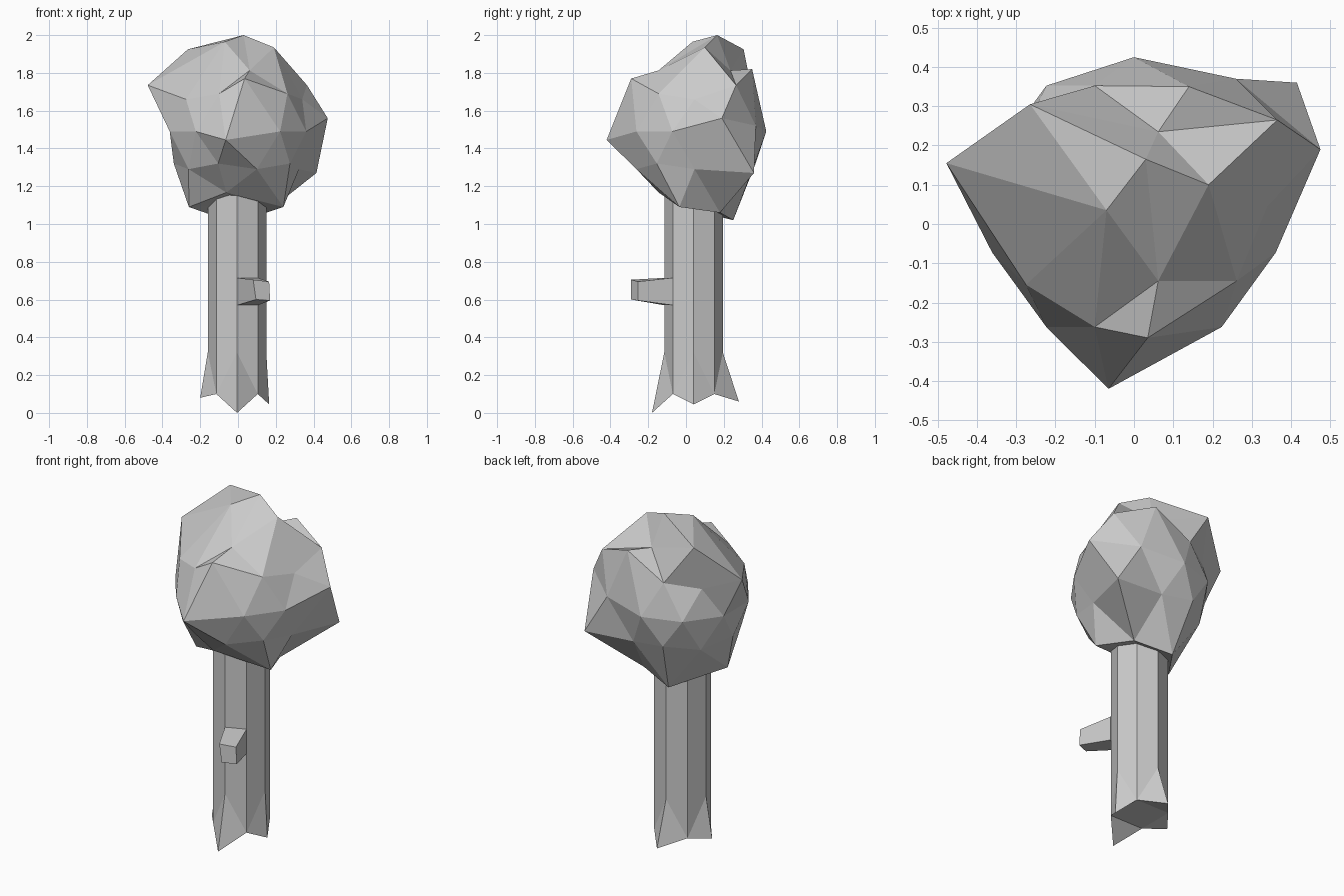
import bpy, bmesh
from math import sin, cos, radians
from mathutils import Vector

if "Cube" in bpy.data.objects:
    bpy.data.objects.remove(bpy.data.objects["Cube"])


def finish(bm, name):
    bmesh.ops.recalc_face_normals(bm, faces=bm.faces[:])
    mesh = bpy.data.meshes.new(name)
    bm.to_mesh(mesh)
    bm.free()
    obj = bpy.data.objects.new(name, mesh)
    bpy.context.collection.objects.link(obj)
    return obj


def bridge(bm, a, b):
    """Join two equal-length vertex loops with quads."""
    n = len(a)
    for i in range(n):
        j = (i + 1) % n
        bm.faces.new((a[i], a[j], b[j], b[i]))


def add_ring(bm, points):
    return [bm.verts.new(p) for p in points]


# Trunk: octagonal column whose four axis corners flare into pointed roots
def octagon(z):
    return [(-0.005 + 0.155 * cos(radians(45 * i)),
             0.04 + 0.155 * sin(radians(45 * i)), z) for i in range(8)]


foot = octagon(0.1)
foot[0] = (0.165, 0.04, 0.045)
foot[2] = (-0.005, 0.28, 0.06)
foot[4] = (-0.2, 0.04, 0.08)
foot[6] = (-0.005, -0.18, 0.0)
bm = bmesh.new()
low, mid, top = (add_ring(bm, r) for r in (foot, octagon(0.32), octagon(1.2)))
bridge(bm, mid, top)
bm.faces.new(top)
for i in range(0, 8, 2):
    for j in (i - 1, (i + 1) % 8):
        # each root is a ridge running down from the column corner
        bm.faces.new((mid[i], mid[j], low[j]))
        bm.faces.new((mid[i], low[j], low[i]))
    bm.faces.new((low[i - 1], low[i], low[(i + 1) % 8]))
bm.faces.new(low[1::2])
finish(bm, "trunk")

# Branch stub: tapered block growing from the front right trunk side
bm = bmesh.new()
base = add_ring(bm, [(-0.005, -0.115, 0.715), (0.105, -0.07, 0.715),
                     (0.105, -0.07, 0.57), (-0.005, -0.115, 0.57)])
tip = add_ring(bm, [(0.08, -0.29, 0.705), (0.165, -0.255, 0.695),
                    (0.17, -0.255, 0.595), (0.095, -0.29, 0.6)])
bridge(bm, base, tip)
bm.faces.new(base)
bm.faces.new(tip)
finish(bm, "branch_stub")

# Crown: low-poly ball with some corners pulled out of place
R = 0.38
CENTRE = Vector((0, 0.045, 1.49))
# (compass angle, height as a fraction of the radius) -> pulled position
PULLS = [
    ((0, 1.0), (0.03, 0.165, 2.0)),
    ((0, 0.85), (0.19, 0.10, 1.935)),
    ((144, 0.85), (-0.265, 0.305, 1.925)),
    ((216, 0.85), (-0.07, 0.035, 1.965)),
    ((36, 0.526), (0.365, 0.265, 1.735)),
    ((180, 0.526), (-0.478, 0.155, 1.735)),
    ((72, 0.447), (0.14, 0.35, 1.82)),
    ((288, 0.447), (0.035, -0.29, 1.77)),
    ((18, 0), (0.475, 0.19, 1.56)),
    ((54, 0), (0.26, 0.37, 1.52)),
    ((270, 0), (-0.065, -0.42, 1.445)),
    ((36, -0.447), (0.415, 0.36, 1.27)),
    ((36, -0.85), (0.15, 0.18, 1.06)),
    ((108, -0.85), (-0.06, 0.25, 1.02)),
    ((180, -0.85), (-0.26, -0.02, 1.09)),
    ((324, -0.85), (0.24, -0.035, 1.09)),
]
bm = bmesh.new()
bmesh.ops.create_icosphere(bm, subdivisions=2, radius=R)
for v in bm.verts:
    v.co += CENTRE
rest = [(v, v.co.copy()) for v in bm.verts]
for (angle, h), target in PULLS:
    r = (1 - h * h) ** 0.5
    a = radians(angle)
    spot = CENTRE + R * Vector((r * cos(a), r * sin(a), h))
    vert = min(rest, key=lambda p: (p[1] - spot).length)[0]
    vert.co = target
finish(bm, "crown")
